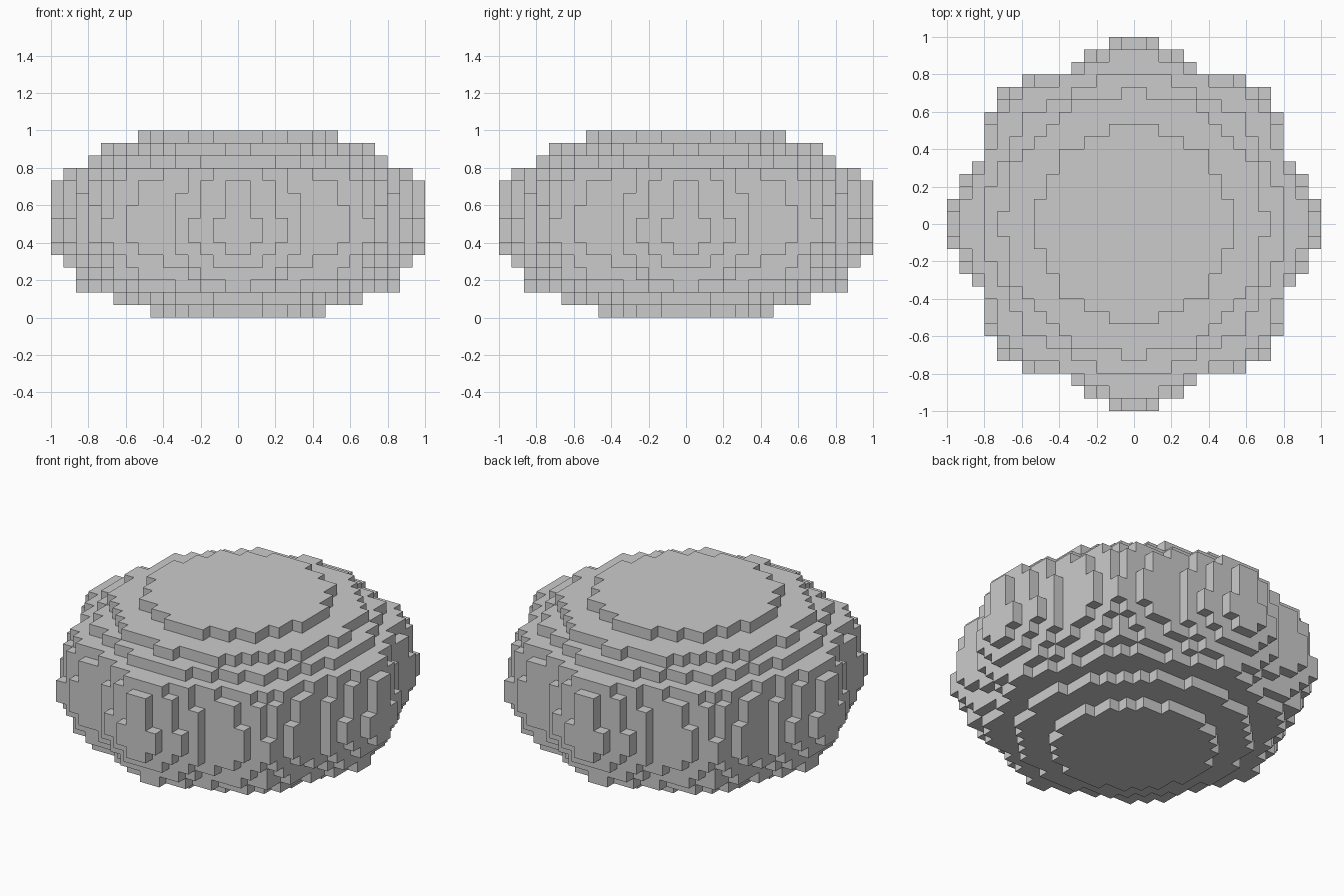
import bpy, bmesh, math

if "Cube" in bpy.data.objects:
    bpy.data.objects.remove(bpy.data.objects["Cube"])

U = 1 / 15  # block size

# (mean radius, lobe depth) in blocks for each of the 15 layers, bottom to top
LAYERS = [(6.9, 0), (9.75, 0.1), (12.1, 0.5), (12.9, 0.6), (13.5, 0.6),
          (14.0, 0.65), (14.25, 0.65), (14.25, 0.65), (14.06, 0.65),
          (14.0, 0.65), (13.87, 0.68), (13.35, 0.6), (11.85, 0.25),
          (10.53, 0), (7.82, 0)]


def filled(i, j, k):
    """Is block (i, j, k) inside the eight-lobed flattened body?"""
    if not 0 <= k < len(LAYERS):
        return False
    x, y = i + 0.5, j + 0.5
    radius, lobe = LAYERS[k]
    return math.hypot(x, y) < radius + lobe * math.cos(8 * math.atan2(y, x))


# Unit-cube sides: outward direction and corners
SIDES = {
    (1, 0, 0): [(1, 0, 0), (1, 1, 0), (1, 1, 1), (1, 0, 1)],
    (-1, 0, 0): [(0, 0, 0), (0, 0, 1), (0, 1, 1), (0, 1, 0)],
    (0, 1, 0): [(0, 1, 0), (0, 1, 1), (1, 1, 1), (1, 1, 0)],
    (0, -1, 0): [(0, 0, 0), (1, 0, 0), (1, 0, 1), (0, 0, 1)],
    (0, 0, 1): [(0, 0, 1), (1, 0, 1), (1, 1, 1), (0, 1, 1)],
    (0, 0, -1): [(0, 0, 0), (0, 1, 0), (1, 1, 0), (1, 0, 0)],
}

# Outer skin of the stacked blocks
bm = bmesh.new()
verts = {}
for k in range(len(LAYERS)):
    for i in range(-15, 15):
        for j in range(-15, 15):
            if not filled(i, j, k):
                continue
            for (dx, dy, dz), corners in SIDES.items():
                if filled(i + dx, j + dy, k + dz):
                    continue
                face = []
                for cx, cy, cz in corners:
                    key = (i + cx, j + cy, k + cz)
                    if key not in verts:
                        verts[key] = bm.verts.new([c * U for c in key])
                    face.append(verts[key])
                bm.faces.new(face)

mesh = bpy.data.meshes.new("lobed_block_body")
bm.to_mesh(mesh)
bm.free()
body = bpy.data.objects.new("lobed_block_body", mesh)
bpy.context.collection.objects.link(body)
